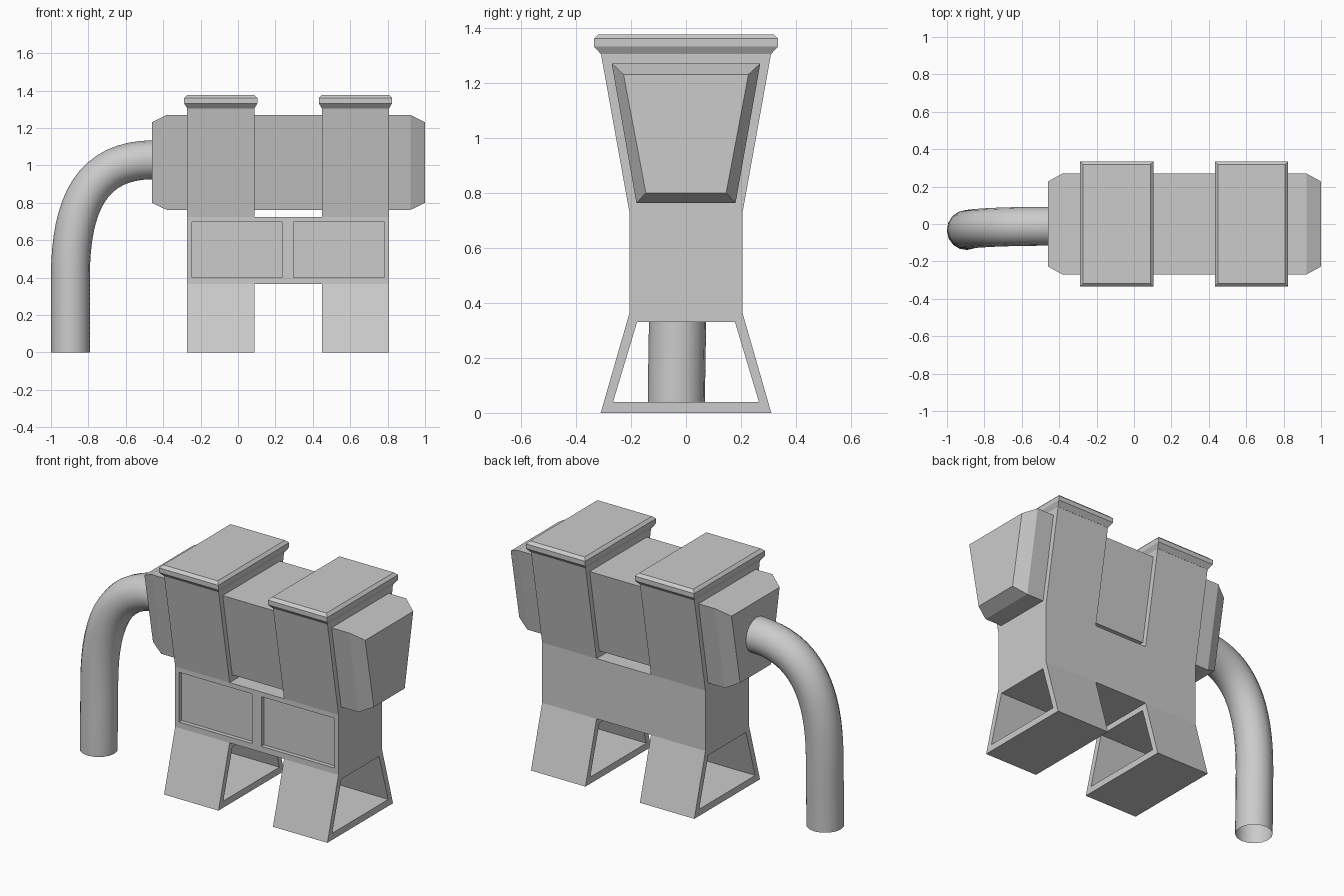
import bpy, bmesh

if "Cube" in bpy.data.objects:
    bpy.data.objects.remove(bpy.data.objects["Cube"])


def loft(name, rings):
    """Closed solid skinned through rings with equal point counts."""
    bm = bmesh.new()
    loops = [[bm.verts.new(p) for p in r] for r in rings]
    n = len(loops[0])
    for a, b in zip(loops, loops[1:]):
        for i in range(n):
            j = (i + 1) % n
            bm.faces.new((a[i], a[j], b[j], b[i]))
    bm.faces.new(loops[0][::-1])
    bm.faces.new(loops[-1])
    bmesh.ops.recalc_face_normals(bm, faces=bm.faces)
    me = bpy.data.meshes.new(name)
    bm.to_mesh(me)
    bm.free()
    ob = bpy.data.objects.new(name, me)
    bpy.context.collection.objects.link(ob)
    return ob


def section(x, half):
    """Mirror a list of (half width, z) into a closed ring at x."""
    return [(x, y, z) for y, z in half] + [(x, -y, z) for y, z in reversed(half)]


def box(name, x0, x1, y0, y1, z0, z1):
    return loft(name, [[(x, y0, z0), (x, y1, z0), (x, y1, z1), (x, y0, z1)] for x in (x0, x1)])


def cut(target, cutter):
    cutter.hide_render = True
    mod = target.modifiers.new("cut", 'BOOLEAN')
    mod.operation = 'DIFFERENCE'
    mod.solver = 'EXACT'
    mod.object = cutter
    bpy.context.view_layer.objects.active = target
    bpy.ops.object.modifier_apply(modifier=mod.name)
    bpy.data.objects.remove(cutter, do_unlink=True)


# Frame: waisted profile along x, then cut into two uprights and a bridge
X0, X1 = -0.272, 0.808
profile = [(0.31, 0), (0.205, 0.365), (0.205, 0.725), (0.31, 1.31)]
frame = loft("frame", [section(x, profile) for x in (X0, X1)])
cut(frame, box("lower_gap", 0.088, 0.448, -1, 1, -1, 0.365))
cut(frame, box("upper_gap", 0.088, 0.448, -1, 1, 0.725, 2))
# Openings through the legs
opening = [(0.265, 0.04), (0.178, 0.33)]
cut(frame, loft("leg_opening", [section(x, opening) for x in (-0.5, 1.0)]))
# Recessed front panels
for x0, x1 in ((-0.247, 0.236), (0.298, 0.782)):
    cut(frame, box("panel_recess", x0, x1, -0.5, -0.18, 0.4, 0.697))

# Caps on the uprights
for side, cx in (("left", -0.092), ("right", 0.628)):
    levels = [(0.18, 0.31, 1.305), (0.196, 0.335, 1.332), (0.196, 0.335, 1.36), (0.18, 0.318, 1.376)]
    loft(side + "_cap", [[(cx - a, -b, z), (cx + a, -b, z), (cx + a, b, z), (cx - a, b, z)]
                         for a, b, z in levels])

# Body: tapered block with bevelled ends
big = [(0.18, 0.762), (0.27, 1.27)]
small = [(0.146, 0.8), (0.227, 1.23)]
loft("body", [section(-0.46, small), section(-0.382, big), section(0.922, big), section(1.0, small)])

# Pipe: open bent tube
cu = bpy.data.curves.new("pipe", 'CURVE')
cu.dimensions = '3D'
cu.bevel_depth = 0.104
cu.bevel_resolution = 6
cu.resolution_u = 16
sp = cu.splines.new('BEZIER')
sp.bezier_points.add(2)
points = [((-0.45, -0.012, 1.03), (-0.35, -0.012, 1.03), (-0.78, -0.012, 1.03)),
          ((-0.896, -0.03, 0.4), (-0.896, -0.028, 0.8), (-0.896, -0.031, 0.27)),
          ((-0.896, -0.035, 0), (-0.896, -0.035, 0.13), (-0.896, -0.035, -0.1))]
for bp, (co, left, right) in zip(sp.bezier_points, points):
    bp.handle_left_type = bp.handle_right_type = 'FREE'
    bp.co, bp.handle_left, bp.handle_right = co, left, right
pipe = bpy.data.objects.new("pipe", cu)
bpy.context.collection.objects.link(pipe)
bpy.ops.object.select_all(action='DESELECT')
pipe.select_set(True)
bpy.context.view_layer.objects.active = pipe
bpy.ops.object.convert(target='MESH')
bpy.ops.object.shade_smooth_by_angle()
